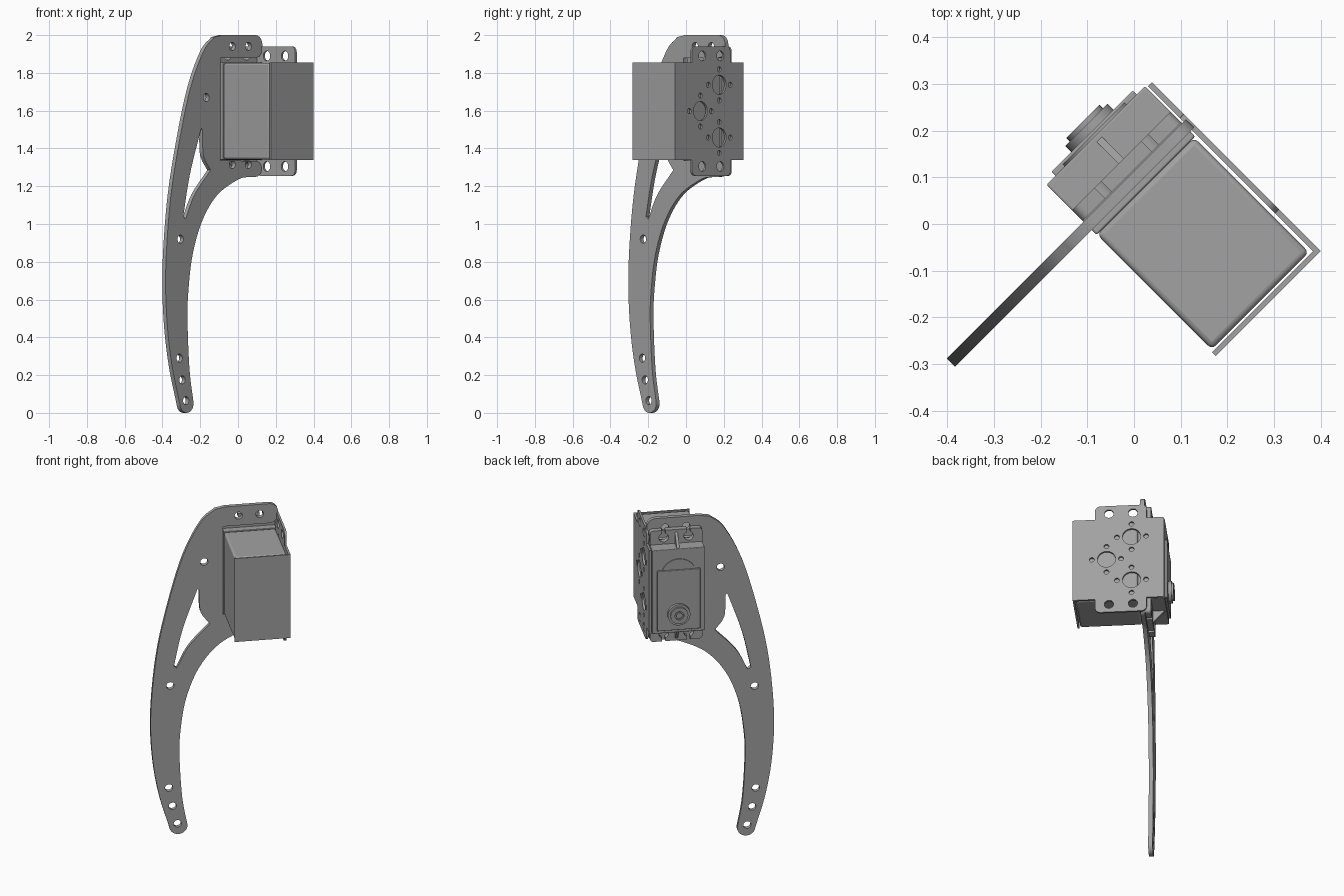
import bpy, math
from mathutils import Matrix, Vector

if "Cube" in bpy.data.objects:
    bpy.data.objects.remove(bpy.data.objects["Cube"], do_unlink=True)

S = math.sqrt(0.5)
U, V, Z = Vector((S, S, 0)), Vector((-S, S, 0)), Vector((0, 0, 1))
MID = 1.5975                       # height of the motor's middle

grey = bpy.data.materials.new("plain_grey")
grey.use_nodes = True
GREY = (0.36, 0.36, 0.36, 1)
grey.diffuse_color = GREY
grey.node_tree.nodes["Principled BSDF"].inputs["Base Color"].default_value = GREY


def frame(a, b, c):
    return Matrix((a, b, c)).transposed().to_4x4()


ALONG_U = frame(U, Z, -V)          # drawing plane of the leg
ALONG_V = frame(V, Z, U)           # drawing plane of the bracket side


def finish(ob):
    ob.data.materials.clear()
    ob.data.materials.append(grey)
    bpy.ops.object.select_all(action='DESELECT')
    ob.select_set(True)
    bpy.context.view_layer.objects.active = ob
    if ob.type == 'CURVE':
        bpy.ops.object.convert(target='MESH')
        ob = bpy.context.object
    bpy.ops.object.shade_smooth_by_angle(angle=math.radians(30))
    return ob


def plate(name, loops, plane, d0, d1):
    """Flat sheet from an outline and its holes, between two depths."""
    cu = bpy.data.curves.new(name, 'CURVE')
    cu.dimensions, cu.fill_mode, cu.extrude = '2D', 'BOTH', abs(d1 - d0) / 2
    for loop in loops:
        sp = cu.splines.new('POLY')
        sp.points.add(len(loop) - 1)
        for p, (a, b) in zip(sp.points, loop):
            p.co = (a, b, 0, 1)
        sp.use_cyclic_u = True
    ob = bpy.data.objects.new(name, cu)
    bpy.context.collection.objects.link(ob)
    ob.matrix_world = plane @ Matrix.Translation((0, 0, (d0 + d1) / 2))
    return finish(ob)


def box(name, u, v, z, bevel=0):
    bpy.ops.mesh.primitive_cube_add(size=1)
    ob = bpy.context.object
    ob.name = name
    ob.matrix_world = (frame(U, V, Z)
                       @ Matrix.Translation([sum(r) / 2 for r in (u, v, z)])
                       @ Matrix.Diagonal([r[1] - r[0] for r in (u, v, z)] + [1]))
    bpy.ops.object.transform_apply(location=True, rotation=True, scale=True)
    if bevel:
        m = ob.modifiers.new("soft_edges", 'BEVEL')
        m.width, m.segments = bevel, 3
    return finish(ob)


def arc(a, b, r, start=0, end=360, n=24):
    steps = n if abs(end - start) == 360 else n + 1
    return [(a + r * math.cos(t), b + r * math.sin(t)) for t in
            (math.radians(start + (end - start) * i / n) for i in range(steps))]


def smooth(pts, n=6):
    """Curve through all the points."""
    p = [Vector(q) for q in pts]
    p = [2 * p[0] - p[1]] + p + [2 * p[-1] - p[-2]]
    out = []
    for a, b, c, d in zip(p, p[1:], p[2:], p[3:]):
        for i in range(n):
            t = i / n
            out.append(tuple(0.5 * (2 * b + (c - a) * t + (2 * a - 5 * b + 4 * c - d) * t ** 2
                                    + (3 * b - a - 3 * c + d) * t ** 3)))
    return out + [tuple(p[-2])]


def flip(pts):
    return [(a, 2 * MID - b) for a, b in pts]


# Curved leg with a forked top that holds the motor
outer = smooth([(-0.12, 1.99), (-0.203, 1.915), (-0.305, 1.71), (-0.395, 1.395), (-0.455, 1.1),
                (-0.486, 0.76), (-0.477, 0.49), (-0.44, 0.255), (-0.38, 0.045)])
inner = smooth([(-0.278, 0.055), (-0.308, 0.23), (-0.323, 0.49), (-0.316, 0.65), (-0.284, 0.84),
                (-0.211, 1.02), (-0.098, 1.155), (0.055, 1.235), (0.14, 1.25)])
outline = (outer + arc(-0.329, 0.052, 0.052, 200, 350, 12) + inner
           + arc(0.19, 1.292, 0.042, -90, 90, 10)
           + [(-0.075, 1.336), (-0.075, 1.88)]
           + arc(0.187, 1.93, 0.05, -90, 0, 8) + arc(0.187, 1.95, 0.05, 0, 90, 8)
           + arc(-0.06, 1.93, 0.07, 90, 110, 4))
window = (smooth([(-0.221, 1.505), (-0.305, 1.263), (-0.355, 1.04)])
          + smooth([(-0.338, 1.025), (-0.27, 1.155), (-0.15, 1.285)])
          + smooth([(-0.19, 1.335), (-0.207, 1.38), (-0.212, 1.5)]))
leg_holes = [(-0.334, 0.065), (-0.362, 0.175), (-0.383, 0.29), (-0.376, 0.92), (-0.183, 1.67)]
leg_holes += [(a, b) for a in (0.013, 0.133) for b in (1.315, 1.94)]
plate("leg", [outline, window] + [arc(a, b, 0.022) for a, b in leg_holes], ALONG_U, -0.08, -0.055)

# Motor case in two halves
box("motor_lower_case", (-0.072, 0.222), (-0.308, 0.04), (1.342, 1.853), 0.012)
box("motor_upper_case", (-0.073, 0.225), (0.04, 0.192), (1.34, 1.855), 0.004)

# Mounting ears with open slots, mirrored top and bottom
top = [(-0.073, 1.84), (-0.073, 1.92)] + arc(-0.053, 1.92, 0.02, 180, 90, 5)
for c in (0.005, 0.147):
    top += [(c - 0.01, 1.94)] + arc(c, 1.895, 0.027, 112, 428, 18) + [(c + 0.01, 1.94)]
top += arc(0.205, 1.92, 0.02, 90, 0, 5) + [(0.225, 1.84)]
for name, shape in (("upper_ear", top), ("lower_ear", flip(top))):
    plate(name, [shape], ALONG_U, -0.115, -0.082)

# Gusset ribs on the ears
rib = [(0.11, 1.85), (0.185, 1.85), (0.115, 1.925), (0.11, 1.925)]
for name, shape in (("upper_rib", rib), ("lower_rib", flip(rib))):
    plate(name, [shape], ALONG_V, 0.068, 0.084)

# Output side: cover, gear bulge and horn hub
plate("gear_bulge", [arc(0.076, 1.695, 0.1, n=40)], ALONG_U, -0.198, -0.19)
box("output_cover", (-0.046, 0.2), (0.19, 0.204), (1.36, 1.73), 0.003)
plate("horn_hub", [arc(0.078, 1.46, 0.064, n=40)], ALONG_U, -0.222, -0.2)
plate("horn_rim", [arc(0.078, 1.46, 0.05, n=40), arc(0.078, 1.46, 0.026)], ALONG_U, -0.233, -0.22)
plate("horn_screw", [arc(0.078, 1.46, 0.018)], ALONG_U, -0.23, -0.22)

# Bracket: perforated side with rounded tabs, and a front sheet
tab = [(-0.198, 1.855)] + arc(-0.168, 1.91, 0.03, 180, 90, 6) + arc(0.062, 1.91, 0.03, 90, 0, 6)
tab += [(0.092, 1.855), (0.187, 1.855)]
side = [(-0.324, 1.855)] + tab + flip(([(-0.324, 1.855)] + tab)[::-1])
holes = [arc(a, b, 0.026) for a in (-0.12, 0.015) for b in (1.89, 1.305)]
for a, b in ((-0.134, MID), (0.007, 1.737), (0.007, 1.458)):
    holes.append(arc(a, b, 0.051, n=32))
    holes += [arc(a + da, b + db, 0.014, n=16)
              for da, db in ((0.082, 0), (-0.082, 0), (0, 0.082), (0, -0.082))]
plate("bracket_side", [side] + holes, ALONG_V, 0.23, 0.242)
box("bracket_front", (-0.076, 0.241), (-0.324, -0.312), (1.34, 1.855))
